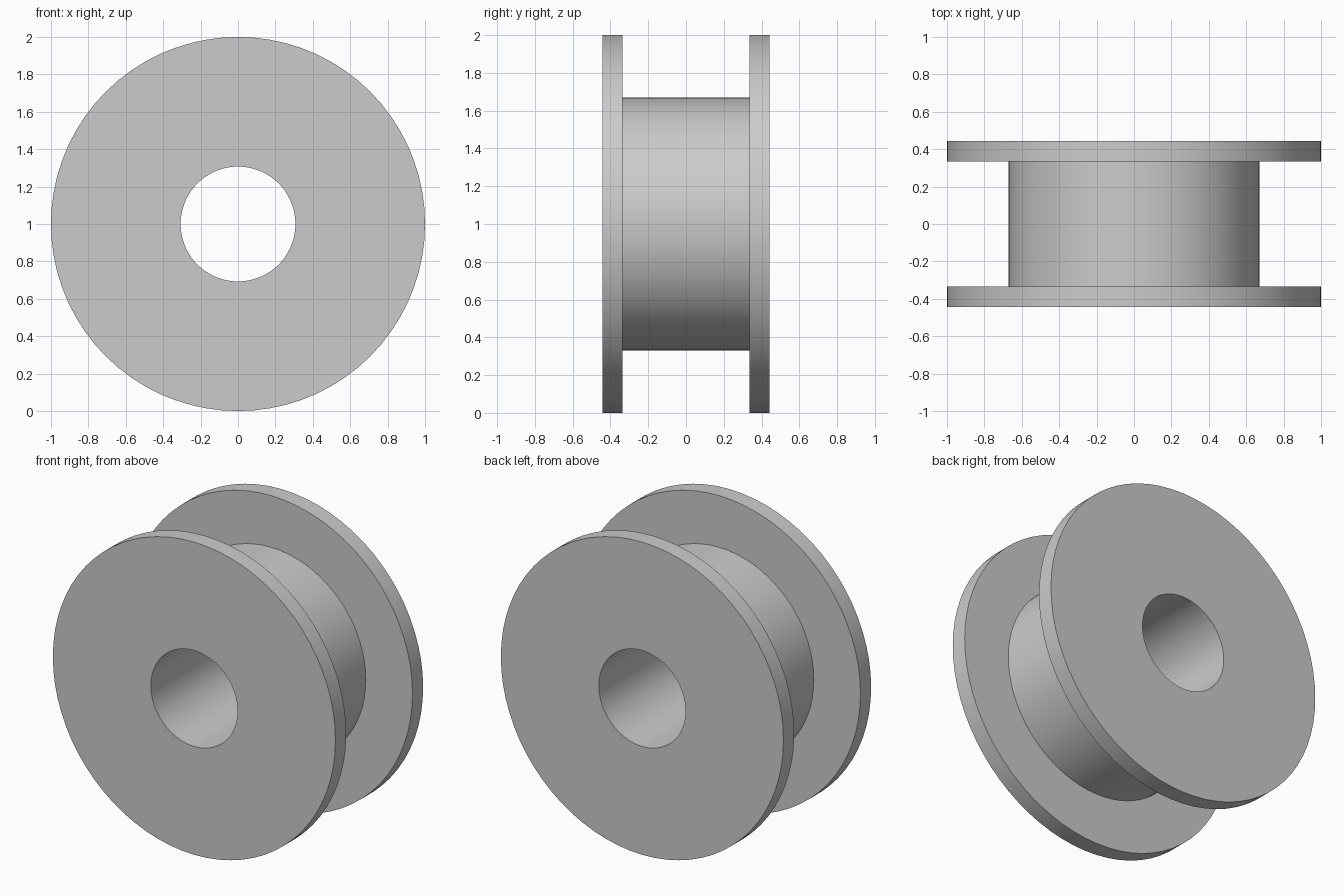
import bpy
import bmesh
import math

cube = bpy.data.objects.get("Cube")
if cube:
    bpy.data.objects.remove(cube, do_unlink=True)

SEGMENTS = 72
FLANGE_R, HUB_R, BORE_R = 1.0, 0.67, 0.307
HALF_WIDTH, HUB_HALF = 0.443, 0.335

grey = bpy.data.materials.new("plain grey")
grey.use_nodes = True
colour = (0.6, 0.6, 0.6, 1)
grey.diffuse_color = colour
grey.node_tree.nodes["Principled BSDF"].inputs["Base Color"].default_value = colour

# Closed cross-section of the spool as (radius, y)
profile = [
    (BORE_R, -HALF_WIDTH), (FLANGE_R, -HALF_WIDTH),
    (FLANGE_R, -HUB_HALF), (HUB_R, -HUB_HALF),
    (HUB_R, HUB_HALF), (FLANGE_R, HUB_HALF),
    (FLANGE_R, HALF_WIDTH), (BORE_R, HALF_WIDTH),
]

# Revolve the cross-section around the y axis
bm = bmesh.new()
rings = []
for i in range(SEGMENTS):
    a = math.tau * i / SEGMENTS
    rings.append([bm.verts.new((r * math.cos(a), y, 1 + r * math.sin(a))) for r, y in profile])
for i, ring in enumerate(rings):
    after = rings[(i + 1) % SEGMENTS]
    for j in range(len(profile)):
        k = (j + 1) % len(profile)
        bm.faces.new((ring[j], ring[k], after[k], after[j]))
bmesh.ops.recalc_face_normals(bm, faces=bm.faces)

mesh = bpy.data.meshes.new("spool")
bm.to_mesh(mesh)
bm.free()
mesh.materials.append(grey)
spool = bpy.data.objects.new("spool", mesh)
bpy.context.collection.objects.link(spool)

# Smooth round walls, crisp rims
bpy.ops.object.select_all(action="DESELECT")
spool.select_set(True)
bpy.context.view_layer.objects.active = spool
bpy.ops.object.shade_smooth_by_angle(angle=math.radians(30))
